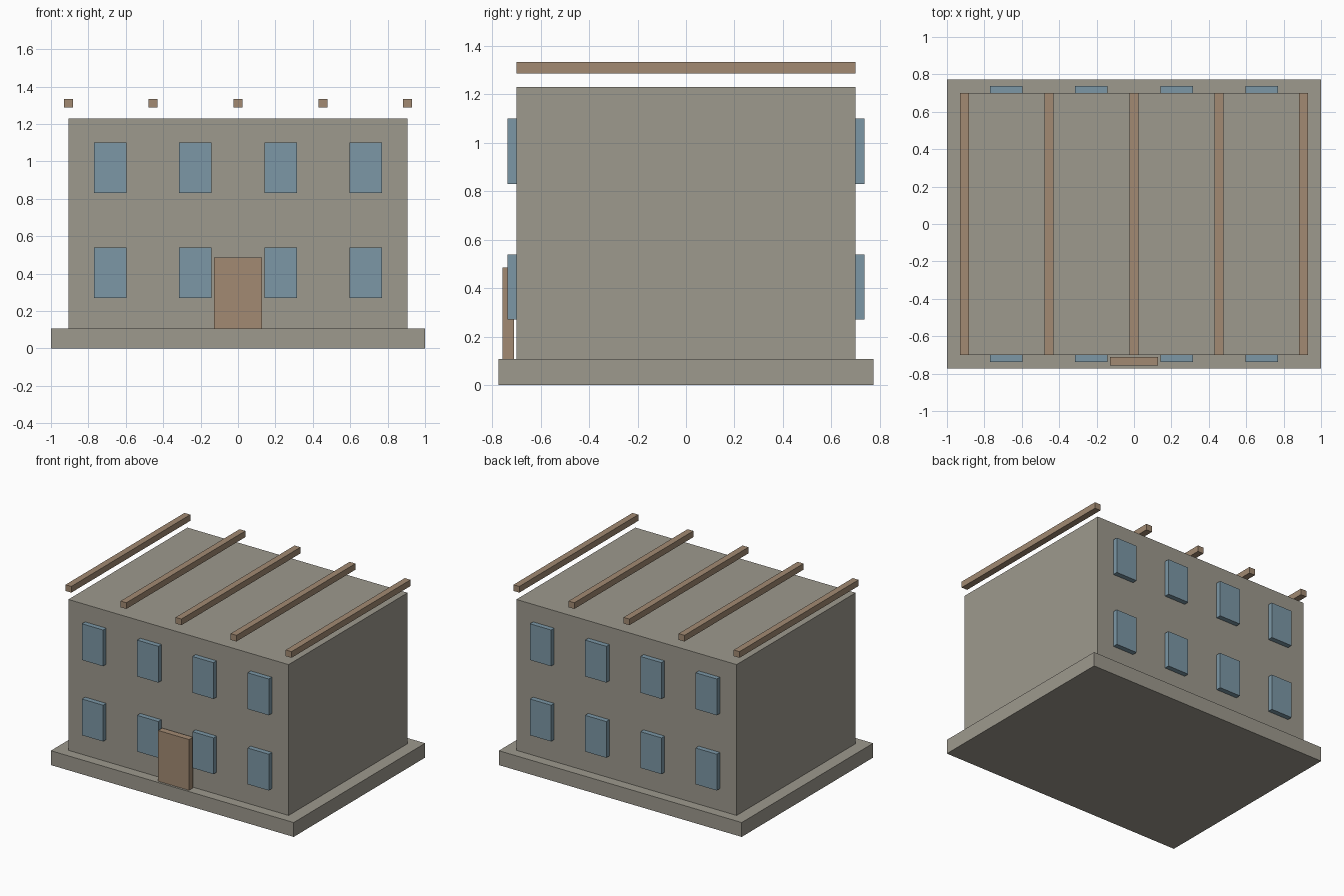
import bpy

default = bpy.data.objects.get("Cube")
if default:
    bpy.data.objects.remove(default, do_unlink=True)


def make_material(name, color):
    mat = bpy.data.materials.new(name)
    mat.use_nodes = True
    rgba = (*color, 1.0)
    mat.diffuse_color = rgba
    mat.node_tree.nodes["Principled BSDF"].inputs["Base Color"].default_value = rgba
    return mat


def box(name, low, high, mat):
    """Axis-aligned box between two opposite corners."""
    center = [(a + b) / 2 for a, b in zip(low, high)]
    bpy.ops.mesh.primitive_cube_add(size=1, location=center)
    obj = bpy.context.object
    obj.name = name
    obj.scale = [b - a for a, b in zip(low, high)]
    bpy.ops.object.transform_apply(location=False, rotation=False, scale=True)
    obj.data.materials.append(mat)
    return obj


stone = make_material("warm grey stone", (0.34, 0.32, 0.27))
wood = make_material("brown wood", (0.36, 0.255, 0.17))
glass = make_material("blue glass", (0.20, 0.31, 0.38))

BASE_TOP = 0.107
WALL_X, WALL_Y, WALL_TOP = 0.907, 0.70, 1.23

# Foundation slab and main block
box("foundation", (-1, -0.773, 0), (1, 0.773, BASE_TOP), stone)
box("walls", (-WALL_X, -WALL_Y, BASE_TOP), (WALL_X, WALL_Y, WALL_TOP), stone)

# Front door panel, standing just clear of the wall
box("front_door", (-0.127, -0.757, BASE_TOP), (0.127, -0.71, 0.485), wood)

# Two rows of four windows on the front and back
for side, y in (("front", -WALL_Y), ("back", WALL_Y)):
    for floor, z in (("lower", 0.27), ("upper", 0.83)):
        for i in range(4):
            x = (i - 1.5) * 0.455
            box(f"{side}_{floor}_window_{i + 1}",
                (x - 0.087, y - 0.037, z), (x + 0.087, y + 0.037, z + 0.27), glass)

# Five beams raised above the flat roof
for i in range(5):
    x = (i - 2) * WALL_X / 2
    box(f"roof_beam_{i + 1}", (x - 0.024, -WALL_Y, 1.287), (x + 0.024, WALL_Y, 1.333), wood)
